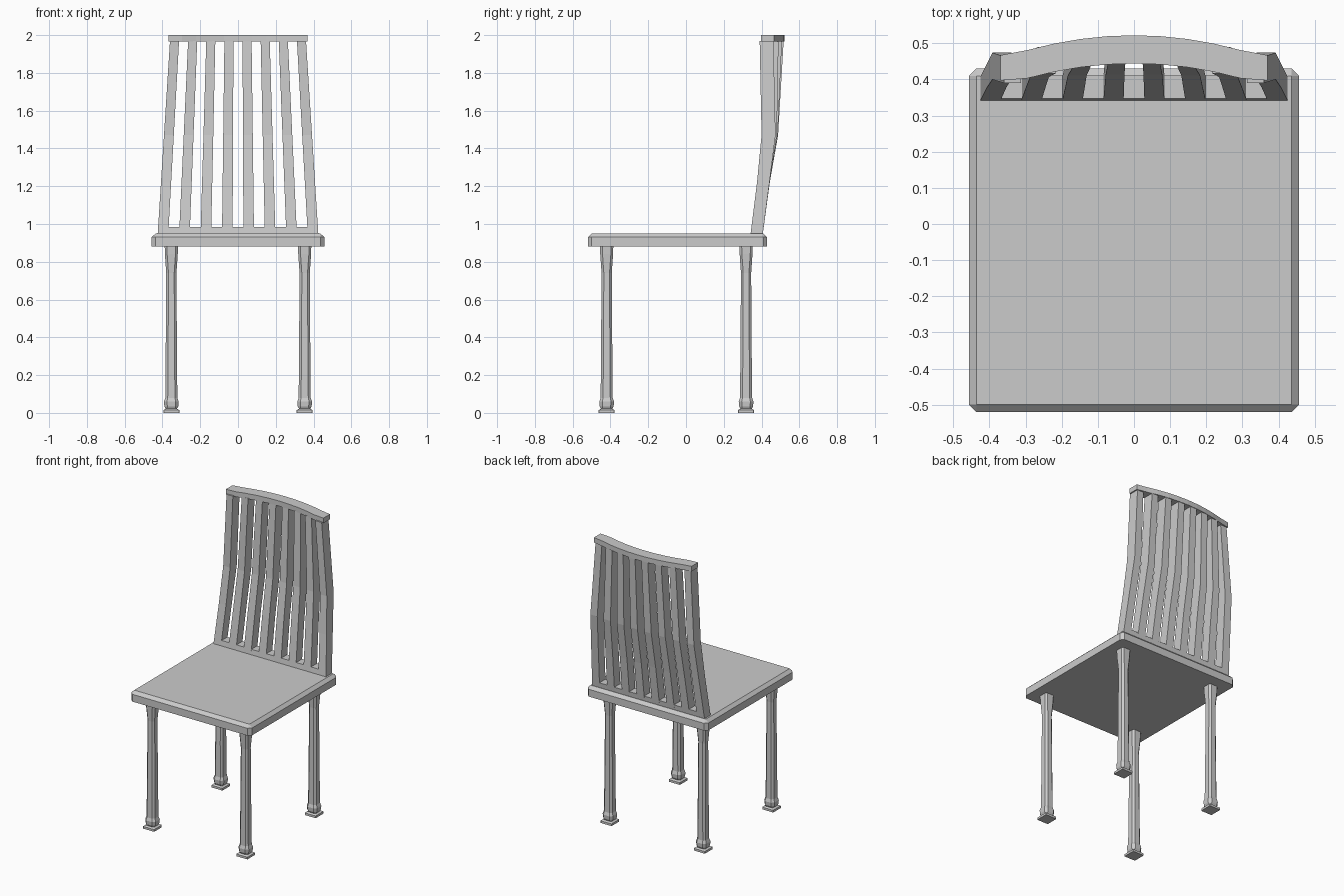
import bpy, bmesh

if "Cube" in bpy.data.objects:
    bpy.data.objects.remove(bpy.data.objects["Cube"], do_unlink=True)

GREY = (0.6, 0.6, 0.6, 1)
mat = bpy.data.materials.new("light grey")
mat.use_nodes = True
mat.diffuse_color = GREY
mat.node_tree.nodes["Principled BSDF"].inputs["Base Color"].default_value = GREY


def loft(name, rings):
    """Skin a stack of equal-length rings and cap both ends."""
    bm = bmesh.new()
    loops = [[bm.verts.new(p) for p in ring] for ring in rings]
    n = len(loops[0])
    for a, b in zip(loops, loops[1:]):
        for i in range(n):
            j = (i + 1) % n
            bm.faces.new((a[i], a[j], b[j], b[i]))
    bm.faces.new(loops[0][::-1])
    bm.faces.new(loops[-1])
    bmesh.ops.remove_doubles(bm, verts=bm.verts, dist=1e-5)
    bmesh.ops.recalc_face_normals(bm, faces=bm.faces)
    mesh = bpy.data.meshes.new(name)
    bm.to_mesh(mesh)
    bm.free()
    mesh.materials.append(mat)
    obj = bpy.data.objects.new(name, mesh)
    bpy.context.collection.objects.link(obj)
    return obj


def octagon(cx, cy, hx, hy, cut, z):
    """Rectangle with its four corners cut off."""
    a, b = hx - cut, hy - cut
    pts = [(hx, -b), (hx, b), (a, hy), (-a, hy),
           (-hx, b), (-hx, -b), (-a, -hy), (a, -hy)]
    return [(cx + x, cy + y, z) for x, y in pts]


def rectangle(x0, x1, y0, y1, z):
    return [(x0, y0, z), (x1, y0, z), (x1, y1, z), (x0, y1, z)]


# Seat slab with cut corners and a sloping top edge
SEAT_Y, HX, HY, CUT = -0.045, 0.457, 0.475, 0.021
loft("seat", [octagon(0, SEAT_Y, HX, HY, CUT, 0.88),
              octagon(0, SEAT_Y, HX, HY, CUT, 0.93),
              octagon(0, SEAT_Y, HX - CUT, HY - CUT, 0, 0.95)])

# Faceted legs: height, half width, corner cut
LEG = [(0.88, 0.035, 0.012), (0.84, 0.034, 0.012), (0.74, 0.027, 0.012),
       (0.3, 0.03, 0.013), (0.08, 0.032, 0.013), (0.06, 0.039, 0.016),
       (0.035, 0.037, 0.016), (0.022, 0.03, 0.008), (0.015, 0.042, 0.002),
       (0, 0.042, 0.002)]
for depth, y in (("front", -0.42), ("back", 0.318)):
    for side, x in (("left", 0.353), ("right", -0.353)):
        loft(f"{depth}_{side}_leg",
             [octagon(x, y, h, h, c, z) for z, h, c in LEG])

# Backrest path: height, front y, back y, share of the backward bow
PATH = [(0.95, 0.342, 0.407, 0), (1.22, 0.376, 0.442, 0.03),
        (1.47, 0.4, 0.474, 0.25), (1.97, 0.39, 0.463, 1)]


def bow(u):
    """Backward offset at u, from -1 at one post to 1 at the other."""
    return 0.055 * (1 - u * u)


SLATS = 8
for i in range(SLATS):
    u = 2 * i / (SLATS - 1) - 1
    rings = []
    for z, y0, y1, share in PATH:
        t = (z - 0.95) / 1.02
        cx = u * (0.397 - 0.061 * t)
        half = 0.028 - 0.004 * t
        d = bow(u) * share
        rings.append(rectangle(cx - half, cx + half, y0 + d, y1 + d, z))
    post = {0: "right_post", SLATS - 1: "left_post"}
    loft(post.get(i, f"back_slat_{i}"), rings)

# Low rail joining the slats on the seat
loft("lower_back_rail", [rectangle(-0.425, 0.425, 0.342, 0.407, 0.95),
                         rectangle(-0.423, 0.423, 0.347, 0.411, 0.985)])

# Curved top rail, swept across the width
STEPS = 10
rail = []
for i in range(STEPS + 1):
    u = 2 * i / STEPS - 1
    x = 0.369 * u
    d = max(bow(u * 1.08), 0)
    flare = 0.008 if abs(u) == 1 else 0
    y0, y1 = 0.389 + d + flare, 0.467 + d
    rail.append([(x, y0, 1.965), (x, y1, 1.965), (x, y1, 2), (x, y0, 2)])
loft("top_rail", rail)
